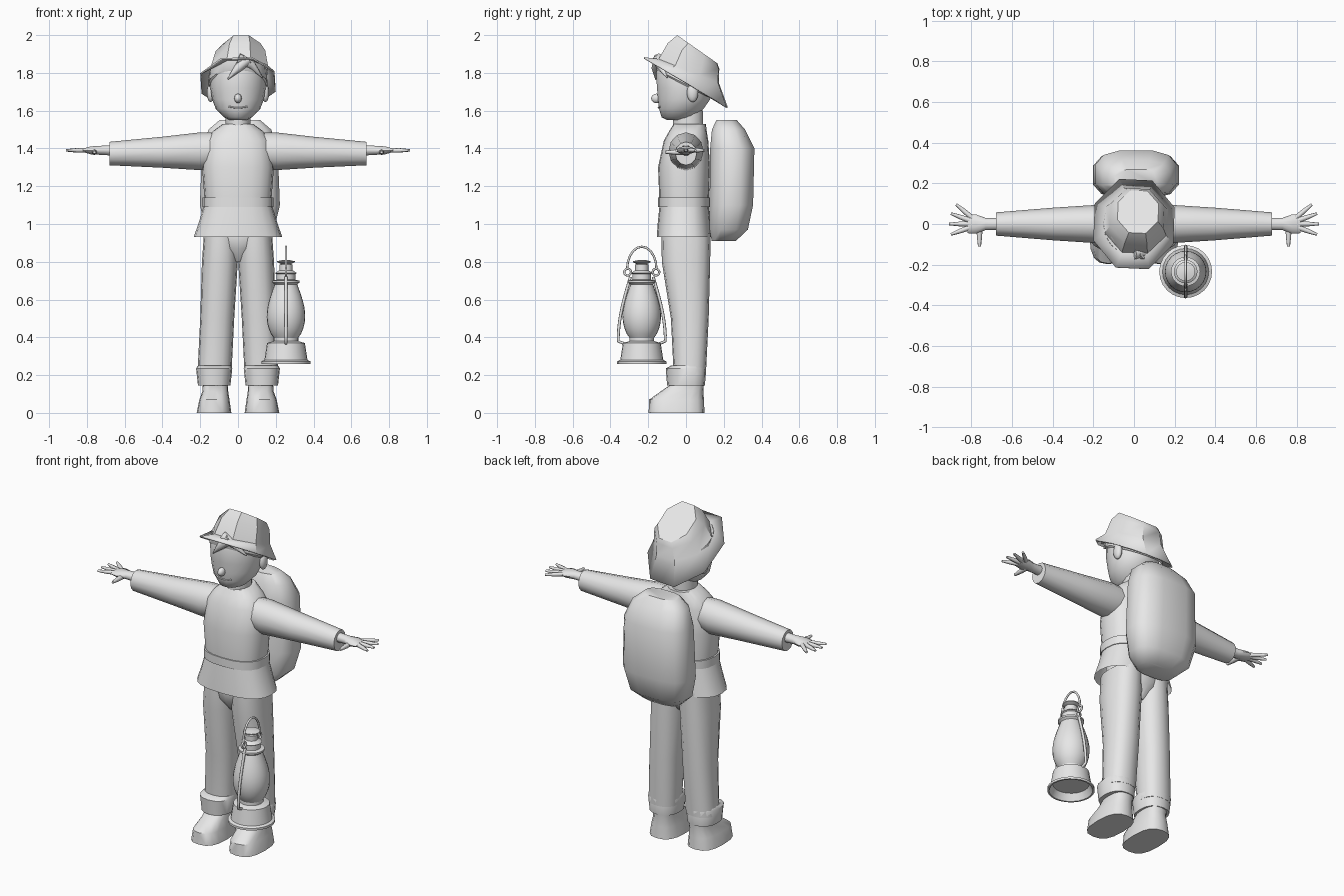
import bpy, bmesh
from math import sin, cos, pi, radians, copysign
from mathutils import Matrix, Vector

default_cube = bpy.data.objects.get("Cube")
if default_cube:
    bpy.data.objects.remove(default_cube, do_unlink=True)

grey = bpy.data.materials.new("plain_grey")
grey.use_nodes = True
colour = (.8, .8, .8, 1)
grey.diffuse_color = colour
grey.node_tree.nodes["Principled BSDF"].inputs["Base Color"].default_value = colour


def link_part(name, data):
    data.materials.append(grey)
    part = bpy.data.objects.new(name, data)
    bpy.context.scene.collection.objects.link(part)
    return part


def finish_mesh(name, bm, angle):
    bmesh.ops.recalc_face_normals(bm, faces=bm.faces)
    mesh = bpy.data.meshes.new(name)
    bm.to_mesh(mesh)
    bm.free()
    mesh.shade_smooth()
    mesh.set_sharp_from_angle(angle=radians(angle))
    return link_part(name, mesh)


def ring(height, wide, deep, x=0, y=0, tilt=0):
    """One cross-section: its height, half sizes, centre and slope from front to back."""
    return height, wide, deep, x, y, tilt


def signed_power(value, power):
    return copysign(abs(value) ** power, value)


def loft(name, rings, sides=16, power=1, turn=0, mirror=1, sideways=False,
         close_bottom=True, close_top=True, angle=40):
    """Skin a stack of rings, standing along z or lying along x."""
    bm = bmesh.new()
    loops = []
    for height, wide, deep, x, y, tilt in rings:
        loop = []
        for step in range(sides):
            around = 2 * pi * step / sides + turn
            across = x + wide * signed_power(cos(around), power)
            along = deep * signed_power(sin(around), power)
            if sideways:
                place = (mirror * height, across, y + along)
            else:
                place = (mirror * across, y + along, height + tilt * along)
            loop.append(bm.verts.new(place))
        loops.append(loop)
    for lower, upper in zip(loops, loops[1:]):
        for step in range(sides):
            following = (step + 1) % sides
            bm.faces.new((lower[step], lower[following], upper[following], upper[step]))
    if close_bottom:
        bm.faces.new(loops[0])
    if close_top:
        bm.faces.new(loops[-1])
    return finish_mesh(name, bm, angle)


def ball(name, centre, radii):
    bm = bmesh.new()
    bmesh.ops.create_uvsphere(bm, u_segments=12, v_segments=8, radius=1)
    bm.transform(Matrix.Translation(centre) @ Matrix.Diagonal((*radii, 1)))
    finish_mesh(name, bm, angle=60)


def tube(name, points, radius, closed=False, tip=1):
    """Round tube through the points, thinning towards the tip."""
    curve = bpy.data.curves.new(name, 'CURVE')
    curve.dimensions = '3D'
    curve.bevel_depth = radius
    curve.bevel_resolution = 2
    curve.use_fill_caps = True
    spline = curve.splines.new('POLY')
    spline.points.add(len(points) - 1)
    for index, (point, place) in enumerate(zip(spline.points, points)):
        point.co = (*place, 1)
        point.radius = 1 + (tip - 1) * (index / (len(points) - 1)) ** 2
    spline.use_cyclic_u = closed
    spline.use_smooth = True
    link_part(name, curve)


# Shirt: flared hem, belt band and chest
loft("shirt_hem", [ring(.93, wide=.235, deep=.145, y=-.01), ring(1, wide=.21, deep=.14, y=-.01),
                   ring(1.1, wide=.18, deep=.13, y=-.01)],
     sides=20, power=.8, close_bottom=False)
loft("belt", [ring(height, wide=.187, deep=.138, y=-.01) for height in (1.09, 1.14)], sides=20, power=.8)
loft("shirt", [ring(1.1, wide=.175, deep=.13, y=-.01), ring(1.3, wide=.19, deep=.138, y=-.01),
               ring(1.44, wide=.175, deep=.118), ring(1.49, wide=.135, deep=.1, y=.01),
               ring(1.53, wide=.08, deep=.085, y=.02)],
     sides=20, power=.8)
loft("neck", [ring(height, wide=.066, deep=.08, y=.01) for height in (1.5, 1.6)])

# Trouser seat
loft("trouser_seat", [ring(.8, wide=.03, deep=.07), ring(.87, wide=.13, deep=.12),
                      ring(.93, wide=.18, deep=.13), ring(1, wide=.17, deep=.12)])

for mirror, side in ((1, "left"), (-1, "right")):
    # Trouser legs, turned-up cuffs and shoes
    loft(side + "_trouser_leg", [ring(.2, wide=.09, deep=.085, x=.125, y=.02),
                                 ring(.5, wide=.09, deep=.1, x=.11, y=.02),
                                 ring(.8, wide=.095, deep=.128, x=.096),
                                 ring(.95, wide=.09, deep=.13, x=.09)],
         power=.85, mirror=mirror)
    loft(side + "_cuff", [ring(.145, wide=.086, deep=.1, x=.126), ring(.235, wide=.096, deep=.107, x=.126),
                          ring(.25, wide=.088, deep=.09, x=.124, y=.01)],
         power=.85, mirror=mirror)
    loft(side + "_shoe", [ring(0, wide=.092, deep=.148, x=.127, y=-.05),
                          ring(.07, wide=.08, deep=.145, x=.125, y=-.05),
                          ring(.115, wide=.068, deep=.112, x=.12, y=-.02),
                          ring(.155, wide=.066, deep=.085, x=.12, y=.01)],
         power=.75, mirror=mirror)

    # Sleeve, palm and spread fingers
    loft(side + "_sleeve", [ring(.06, wide=.08, deep=.09, y=1.395), ring(.2, wide=.093, deep=.1, y=1.385),
                            ring(.4, wide=.08, deep=.082, y=1.38), ring(.68, wide=.057, deep=.062, y=1.373)],
         sides=12, mirror=mirror, sideways=True)
    loft(side + "_palm", [ring(.65, wide=.03, deep=.03, y=1.39), ring(.73, wide=.03, deep=.025, y=1.39),
                          ring(.78, wide=.048, deep=.022, y=1.39), ring(.82, wide=.045, deep=.01, y=1.39)],
         sides=10, mirror=mirror, sideways=True)
    for finger in range(4):
        spread = radians(40 - 20 * finger)
        reach = [(mirror * (.76 + far * cos(spread)), far * sin(spread), 1.39) for far in (.04, .1, .15)]
        tube(f"{side}_finger_{finger}", reach, radius=.013, tip=.5)
    tube(side + "_thumb", [(mirror * .76, -y, 1.38) for y in (.01, .06, .11)], radius=.015, tip=.5)
    ball(side + "_ear", centre=(mirror * .145, .035, 1.695), radii=(.02, .03, .05))

# Head and face
loft("head", [ring(1.55, wide=.045, deep=.06, y=-.04), ring(1.565, wide=.075, deep=.09, y=-.04),
              ring(1.61, wide=.118, deep=.12, y=-.025), ring(1.66, wide=.137, deep=.14, y=-.01),
              ring(1.72, wide=.146, deep=.146, y=-.01), ring(1.8, wide=.146, deep=.15, y=-.01),
              ring(1.87, wide=.12, deep=.12, y=-.02), ring(1.9, wide=.09, deep=.08, y=-.02)],
     sides=18, angle=60)
ball("nose", centre=(0, -.155, 1.665), radii=(.02, .03, .025))
smile = [step / 3 for step in range(-3, 4)]
tube("mouth", [(.05 * t, -.146 + .01 * t * t, 1.615 + .007 * t * t) for t in smile], radius=.004)

# Hair under the hat and a swept fringe
loft("hair", [ring(1.73, wide=.15, deep=.15, tilt=-.5), ring(1.74, wide=.157, deep=.16, tilt=-.5),
              ring(1.82, wide=.15, deep=.155, tilt=-.35)],
     sides=18, close_bottom=False, close_top=False)
tube("fringe_right", [(.05, -.145, 1.87), (0, -.16, 1.825), (-.055, -.16, 1.765)], radius=.03, tip=.1)
tube("fringe_left", [(0, -.145, 1.875), (.07, -.14, 1.845), (.13, -.1, 1.775)], radius=.03, tip=.1)

# Brimmed hat, tilted back
hat = loft("hat", [ring(1.75, wide=.213, deep=.236, tilt=-.6),
                   ring(1.81, wide=.164, deep=.17, x=.01, y=.015, tilt=-.4),
                   ring(1.89, wide=.142, deep=.145, x=.015, y=.04, tilt=-.5),
                   ring(1.925, wide=.108, deep=.113, x=.02, y=.06, tilt=-.7)],
           sides=8, turn=.35, close_bottom=False, angle=35)
felt = hat.modifiers.new("felt_thickness", 'SOLIDIFY')
felt.thickness = .008

# Backpack
loft("backpack", [ring(.91, wide=.12, deep=.065, x=.01, y=.2), ring(.97, wide=.185, deep=.105, x=.01, y=.225),
                  ring(1.1, wide=.217, deep=.118, x=.01, y=.24), ring(1.4, wide=.205, deep=.12, x=.01, y=.245),
                  ring(1.5, wide=.17, deep=.09, x=.01, y=.225), ring(1.55, wide=.11, deep=.055, x=.01, y=.215)],
     sides=12, power=.7, turn=pi / 12, angle=45)

# Lantern: hollow foot, egg-shaped glass and stepped chimney
lantern = Vector((.254, -.234, 0))


def turned(name, profile):
    loft(name, [ring(height, radius, radius, x=lantern.x, y=lantern.y) for radius, height in profile], sides=24)


turned("lantern_foot", [(.1, .3), (.12, .26), (.13, .26), (.13, .273), (.114, .28), (.1, .37), (.065, .38), (.065, .4)])
steps = [step / 10 for step in range(11)]
turned("lantern_glass", [(.06 + .042 * sin(pi * t ** .8), .39 + .29 * t) for t in steps])
turned("lantern_collar", [(.06, .68), (.072, .69), (.072, .7), (.05, .705), (.05, .735), (.058, .74),
                          (.035, .755), (.035, .785), (.02, .79)])
turned("lantern_lid", [(.02, .785), (.047, .798), (.047, .803), (.015, .81)])

# Lantern side tubes, handle loops and carrying handle
for mirror, end in ((1, "back"), (-1, "front")):
    bow = [(.06 + .065 * sin(t * pi / 2), .72 - .34 * t) for t in steps] + [(.09, .365)]
    tube("lantern_tube_" + end, [lantern + Vector((0, mirror * out, height)) for out, height in bow], radius=.008)
    hinge = lantern + Vector((0, mirror * .075, .745))
    circle = [2 * pi * step / 12 for step in range(12)]
    tube("handle_loop_" + end, [hinge + .018 * Vector((0, cos(a), sin(a))) for a in circle],
         radius=.006, closed=True)
tube("lantern_handle", [lantern + Vector((0, .078 * cos(pi * t), .76 + .12 * sin(pi * t))) for t in steps],
     radius=.006)
